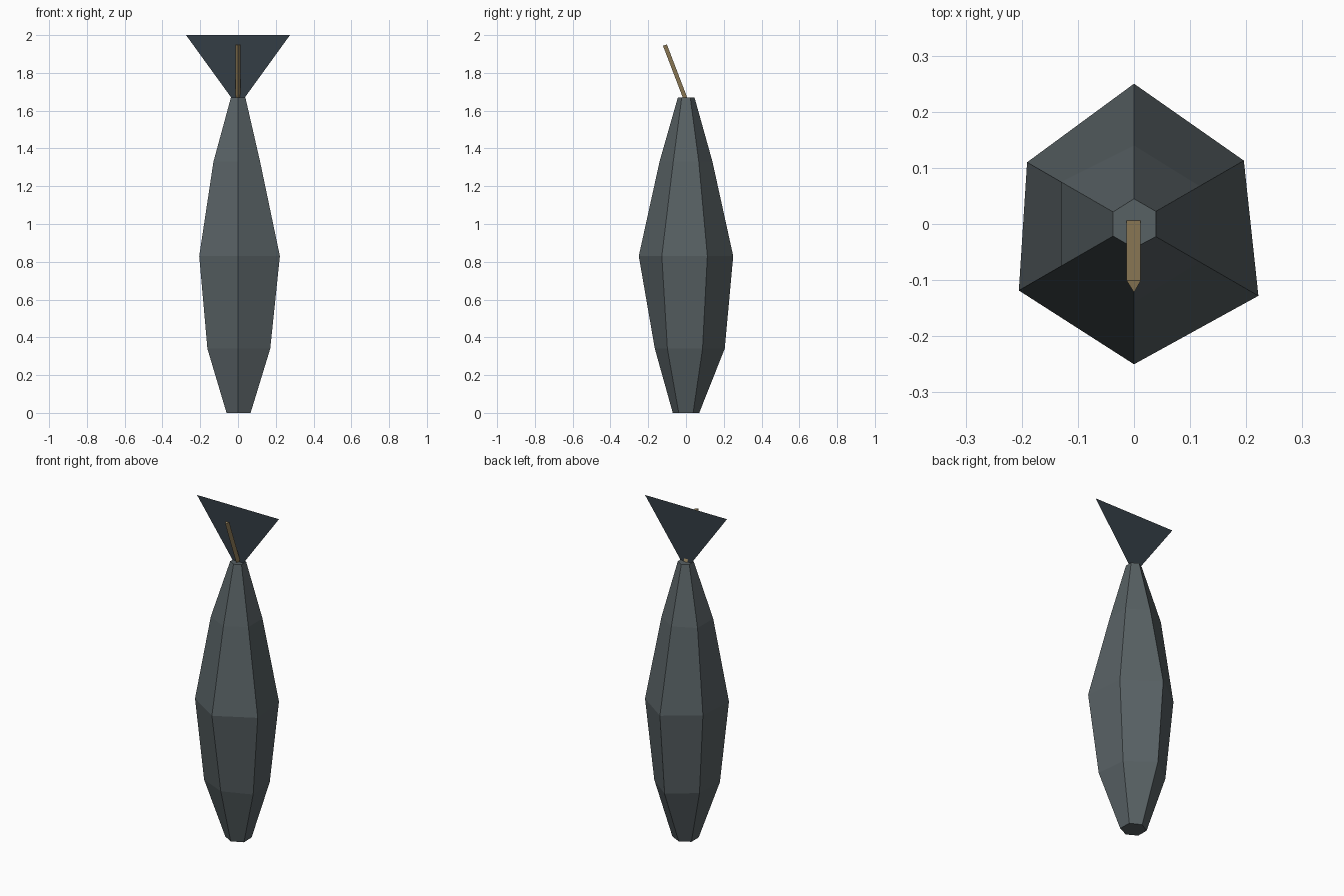
import bpy, bmesh
from math import radians, cos, sin
from mathutils import Vector

cube = bpy.data.objects.get("Cube")
if cube:
    bpy.data.objects.remove(cube, do_unlink=True)


def make_material(name, rgb):
    mat = bpy.data.materials.new(name)
    mat.use_nodes = True
    color = (*rgb, 1.0)
    mat.diffuse_color = color
    bsdf = mat.node_tree.nodes["Principled BSDF"]
    bsdf.inputs["Base Color"].default_value = color
    bsdf.inputs["Roughness"].default_value = 0.8
    return mat


def make_object(name, bm, mat):
    bmesh.ops.recalc_face_normals(bm, faces=bm.faces[:])
    mesh = bpy.data.meshes.new(name)
    bm.to_mesh(mesh)
    bm.free()
    mesh.materials.append(mat)
    obj = bpy.data.objects.new(name, mesh)
    bpy.context.scene.collection.objects.link(obj)
    return obj


def loft(name, rings, mat):
    """Skin a list of equal-length point rings and cap both ends."""
    bm = bmesh.new()
    loops = [[bm.verts.new(p) for p in ring] for ring in rings]
    for low, high in zip(loops, loops[1:]):
        for i in range(len(low)):
            j = (i + 1) % len(low)
            bm.faces.new((low[i], low[j], high[j], high[i]))
    bm.faces.new(loops[0][::-1])
    bm.faces.new(loops[-1])
    return make_object(name, bm, mat)


def polar_ring(z, radii):
    """Points around the z axis, starting at the back corner."""
    step = 360 / len(radii)
    angles = [radians(90 + step * i) for i in range(len(radii))]
    return [Vector((r * cos(a), r * sin(a), z)) for r, a in zip(radii, angles)]


slate = make_material("slate grey", (0.097, 0.119, 0.127))
dark_blue = make_material("dark blue grey", (0.034, 0.047, 0.060))
tan = make_material("tan", (0.305, 0.223, 0.107))

# Slightly irregular six-sided body: height, then corner radii
# in the order back, left back, left front, front, right front, right back
profile = [
    (0.00, (0.07, 0.07, 0.07, 0.07, 0.077, 0.075)),
    (0.34, (0.205, 0.175, 0.187, 0.165, 0.197, 0.175)),
    (0.83, (0.25, 0.22, 0.237, 0.25, 0.256, 0.226)),
    (1.33, (0.14, 0.15, 0.15, 0.14, 0.135, 0.135)),
    (1.67, (0.045, 0.043, 0.043, 0.043, 0.045, 0.045)),
]
loft("body", [polar_ring(z, radii) for z, radii in profile], slate)

# Flat triangular tail fin rising from the neck
bm = bmesh.new()
corners = [(0, 0, 1.62), (0.275, 0, 2), (-0.275, 0, 2)]
bm.faces.new([bm.verts.new(c) for c in corners])
make_object("tail_fin", bm, dark_blue)

# Three-sided stick leaning forward, with its ridge to the front
section = [Vector((-0.013, 0.010, 0)), Vector((0, -0.011, -0.006)),
           Vector((0.012, 0.010, 0))]
base, tip = Vector((0, 0, 1.66)), Vector((0, -0.111, 1.95))
loft("stick", [[end + p for p in section] for end in (base, tip)], tan)
